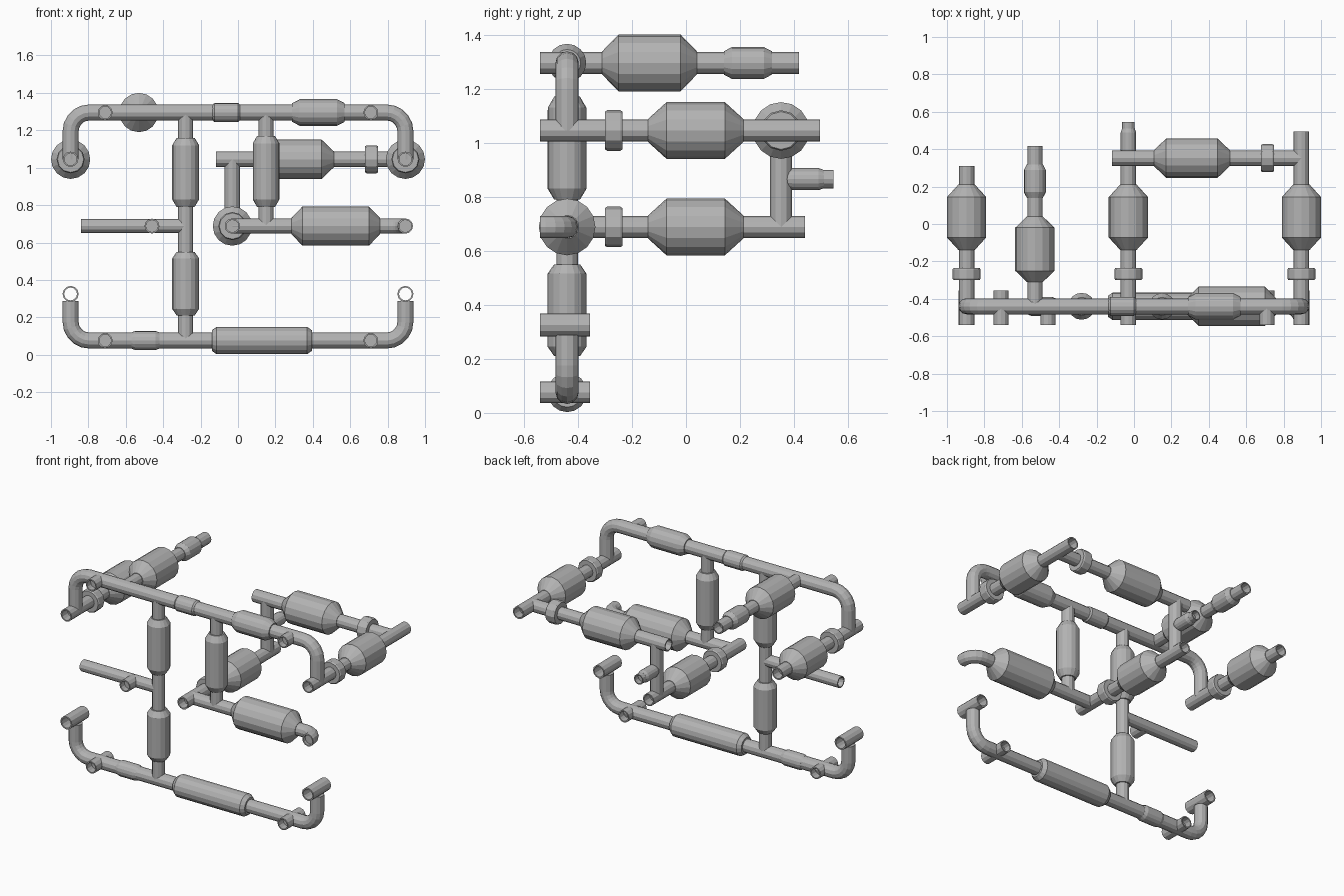
import bpy, bmesh, math
from mathutils import Vector

if "Cube" in bpy.data.objects:
    bpy.data.objects.remove(bpy.data.objects["Cube"])

grey = bpy.data.materials.new("pipe_grey")
grey.diffuse_color = (0.45, 0.45, 0.45, 1)
grey.use_nodes = True
grey.node_tree.nodes["Principled BSDF"].inputs["Base Color"].default_value = grey.diffuse_color
AXIS = {'x': Vector((1, 0, 0)), 'y': Vector((0, 1, 0)), 'z': Vector((0, 0, 1))}
R = 0.043      # pipe radius
WALL = 0.8     # bore as a share of the radius


def skin(name, rings, normal, sides, loop=False):
    """Join rings of (centre, tangent, radius) into one flat-shaded skin."""
    bm = bmesh.new()
    loops = []
    for c, t, r in rings:
        u = t.cross(normal).normalized()
        loops.append([bm.verts.new(c + r * (math.cos(k * math.tau / sides) * normal
                                            + math.sin(k * math.tau / sides) * u))
                      for k in range(sides)])
    pairs = list(zip(loops, loops[1:]))
    if loop:
        pairs.append((loops[-1], loops[0]))
    else:
        bm.faces.new(loops[0])
        bm.faces.new(loops[-1])
    for a, b in pairs:
        for k in range(sides):
            j = (k + 1) % sides
            bm.faces.new((a[k], a[j], b[j], b[k]))
    bmesh.ops.recalc_face_normals(bm, faces=bm.faces)
    me = bpy.data.meshes.new(name)
    bm.to_mesh(me)
    bm.free()
    me.materials.append(grey)
    ob = bpy.data.objects.new(name, me)
    bpy.context.collection.objects.link(ob)
    return ob


def lathe(name, axis, at, profile, sides=12, loop=False):
    """Turn (position, radius) pairs about an axis through the point at."""
    d = AXIS[axis]
    base = Vector(at)
    base -= d * base.dot(d)
    n = AXIS['x'] if axis == 'z' else AXIS['z']
    return skin(name, [(base + d * p, d, r) for p, r in profile], n, sides, loop)


def pipe(name, axis, at, a, b, r=R, depth=0.06):
    """Straight pipe with a recessed bore at both ends."""
    i = r * WALL
    lathe(name, axis, at, [(a + depth, i), (a, i), (a, r), (b, r), (b, i), (b - depth, i)])


def ring_pipe(name, axis, at, a, b, r=R):
    """Short tube that is open right through."""
    i = r * WALL
    lathe(name, axis, at, [(a, i), (a, r), (b, r), (b, i)], loop=True)


def vessel(name, axis, at, a, b, r, cone, neck=R, sides=16):
    """Cylinder with a cone at each end."""
    lathe(name, axis, at, [(a, neck), (a + cone, r), (b - cone, r), (b, neck)], sides)


def flange(name, axis, at, a, b):
    lathe(name, axis, at, [(a, 0.07), (a + 0.008, 0.075), (b - 0.008, 0.075), (b, 0.07)])


def bent_pipe(name, pts, bend, r=R, bore=False):
    """Pipe along a planar path with rounded corners."""
    pts = [Vector(p) for p in pts]
    normal = (pts[1] - pts[0]).cross(pts[2] - pts[1]).normalized()
    rings = [(pts[0], (pts[1] - pts[0]).normalized(), r)]
    for p, q, s in zip(pts, pts[1:], pts[2:]):
        t0, t1 = (q - p).normalized(), (s - q).normalized()
        centre = q - t0 * bend + t1 * bend
        for k in range(6):
            g = k / 5 * math.pi / 2
            rings.append((centre + bend * (math.sin(g) * t0 - math.cos(g) * t1),
                          math.cos(g) * t0 + math.sin(g) * t1, r))
    t = (pts[-1] - pts[-2]).normalized()
    rings.append((pts[-1], t, r))
    if bore:
        rings += [(pts[-1], t, r * WALL), (pts[-1] - t * 0.02, t, r * WALL)]
    skin(name, rings, normal, 12)


Y = -0.44                              # plane of the front pipe frame
TOP, HIGH, MID, LOW = 1.295, 1.045, 0.688, 0.076
SIDE, FRONT = 0.895, -0.54

# Upper and lower frame pipes, with elbows at both ends
bent_pipe("upper_frame_pipe", [(-SIDE, Y, HIGH), (-SIDE, Y, TOP), (SIDE, Y, TOP), (SIDE, Y, HIGH)], 0.1)
bent_pipe("lower_frame_pipe", [(-SIDE, Y, 0.288), (-SIDE, Y, LOW), (SIDE, Y, LOW), (SIDE, Y, 0.288)], 0.1)
vessel("upper_small_sleeve", 'x', (0, Y, TOP), -0.135, 0.01, 0.051, 0.01)
vessel("upper_large_sleeve", 'x', (0, Y, TOP), 0.29, 0.57, 0.071, 0.04, 0.05)
vessel("lower_small_sleeve", 'x', (0, Y, LOW), -0.57, -0.42, 0.051, 0.02)
vessel("lower_large_sleeve", 'x', (0, Y, LOW), -0.14, 0.395, 0.073, 0.025, 0.055)

# Short side outlets on the frame
for s, side in ((-1, "left"), (1, "right")):
    pipe(side + "_upper_outlet", 'y', (s * 0.71, 0, TOP), FRONT, Y, 0.04, 0.04)
    pipe(side + "_lower_outlet", 'y', (s * 0.71, 0, LOW), FRONT, -0.355, 0.04, 0.05)
    ring_pipe(side + "_lower_end_tube", 'y', (s * SIDE, 0, 0.325), FRONT, -0.355)

# Upright pipes with sleeves
pipe("main_upright", 'z', (-0.28, Y, 0), LOW, TOP, 0.04)
vessel("main_upright_upper_sleeve", 'z', (-0.28, Y, 0), 0.79, 1.16, 0.072, 0.04, 0.048)
vessel("main_upright_lower_sleeve", 'z', (-0.28, Y, 0), 0.21, 0.55, 0.072, 0.035, 0.048)
pipe("short_upright", 'z', (0.15, Y, 0), MID, TOP, 0.04)
vessel("short_upright_sleeve", 'z', (0.15, Y, 0), 0.79, 1.17, 0.071, 0.04, 0.048)

# Left branch at middle height
pipe("left_branch", 'x', (0, Y, MID), -0.84, -0.28, 0.038)
pipe("left_branch_outlet", 'y', (-0.46, 0, MID), FRONT, Y, 0.04, 0.04)

# Right branch at middle height, turning to the front
bent_pipe("right_branch", [(-0.03, Y, MID), (SIDE, Y, MID), (SIDE, FRONT, MID)], 0.08, 0.041, True)
vessel("right_branch_vessel", 'x', (0, Y, MID), 0.285, 0.76, 0.105, 0.06)

# Three runs to the back, each with a flange and a vessel
for name, x, z, end in (("left", -SIDE, HIGH, 0.31), ("right", SIDE, HIGH, 0.495), ("middle", -0.03, MID, 0.44)):
    pipe(name + "_back_run", 'y', (x, 0, z), FRONT, end, 0.041)
    flange(name + "_back_flange", 'y', (x, 0, z), -0.3, -0.235)
    vessel(name + "_back_vessel", 'y', (x, 0, z), -0.14, 0.212, 0.105, 0.068)

# Top run to the back
pipe("top_back_run", 'y', (-0.53, 0, TOP), Y, 0.418, 0.04)
vessel("top_back_vessel", 'y', (-0.53, 0, TOP), -0.31, 0.04, 0.105, 0.06)
vessel("top_back_sleeve", 'y', (-0.53, 0, TOP), 0.14, 0.318, 0.059, 0.03)

# Rear riser with its outlet, and the rear cross run
pipe("rear_riser", 'z', (-0.03, 0.352, 0), MID, HIGH, 0.041)
pipe("rear_outlet", 'y', (-0.03, 0, 0.865), 0.352, 0.545, 0.034)
vessel("rear_outlet_sleeve", 'y', (-0.03, 0, 0.865), 0.375, 0.51, 0.041, 0.02, 0.034)
pipe("rear_cross_run", 'x', (0, 0.352, HIGH), -0.118, SIDE, 0.041)
vessel("rear_cross_vessel", 'x', (0, 0.352, HIGH), 0.107, 0.512, 0.105, 0.065)
flange("rear_cross_flange", 'x', (0, 0.352, HIGH), 0.68, 0.748)
